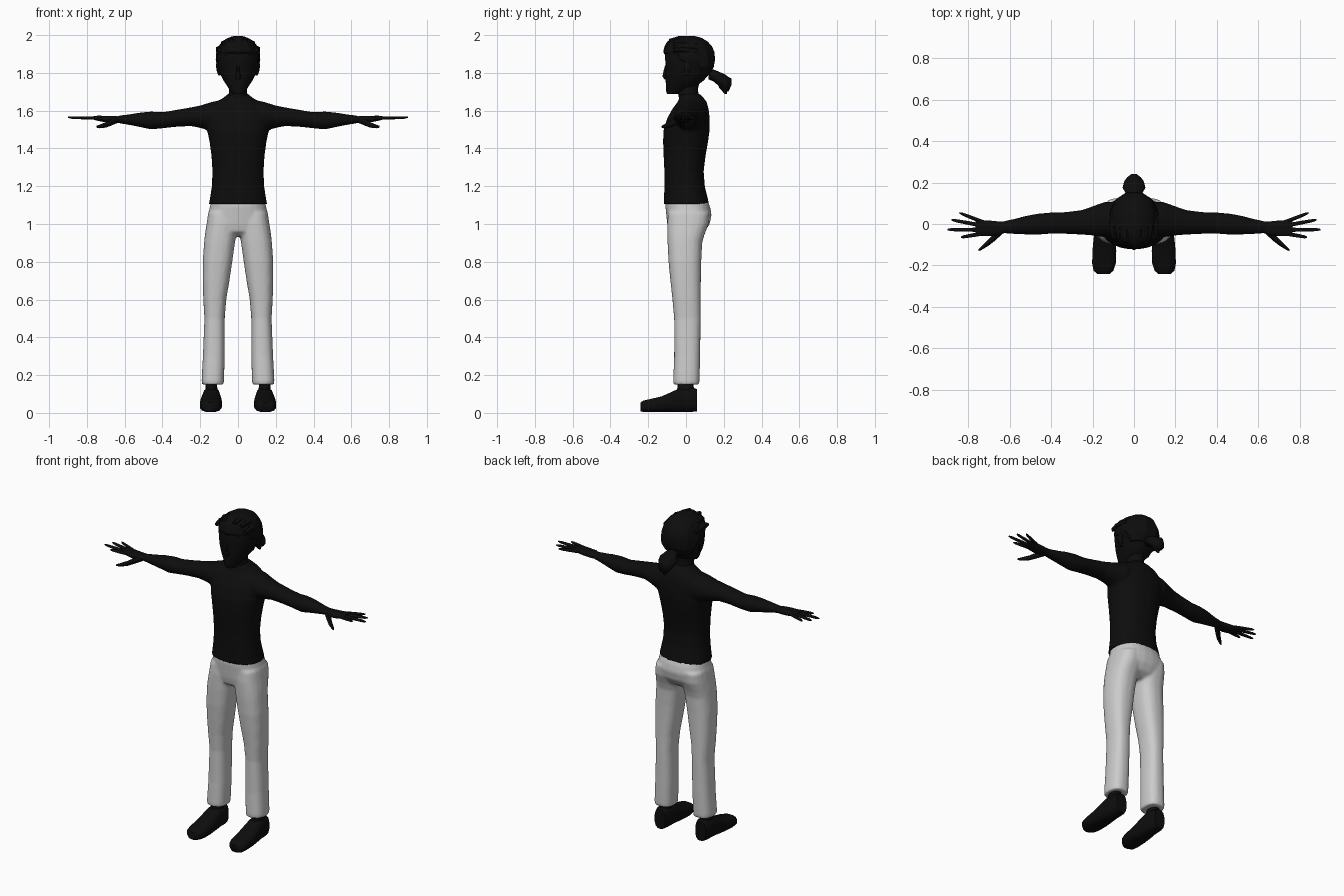
import bpy, bmesh, math


def material(name, c):
    m = bpy.data.materials.new(name)
    m.diffuse_color = (*c, 1)
    return m


BLACK = material("black", (0.004, 0.004, 0.004))
PALE = material("pale_grey", (0.6, 0.6, 0.6))


def loft(name, mat, axis, rings, n=16, p=2.0, side=1, wave=0.0, smooth=50):
    """Skin rounded rings (t, a0, a1, b0, b1) placed along an axis."""
    bm = bmesh.new()
    loops = []
    for t, a0, a1, b0, b1 in rings:
        loop = []
        for i in range(n):
            th = 2 * math.pi * (i + 0.5) / n
            c, s = math.cos(th), math.sin(th)
            k = 1 + wave * (-1) ** i
            a = (a0 + a1) / 2 + k * (a1 - a0) / 2 * math.copysign(abs(c) ** (2 / p), c)
            b = (b0 + b1) / 2 + k * (b1 - b0) / 2 * math.copysign(abs(s) ** (2 / p), s)
            x, y, z = {"x": (t, a, b), "y": (a, t, b), "z": (a, b, t)}[axis]
            loop.append(bm.verts.new((x * side, y, z)))
        loops.append(loop)
    for u, v in zip(loops, loops[1:]):
        for i in range(n):
            j = (i + 1) % n
            bm.faces.new((u[i], u[j], v[j], v[i]))
    bm.faces.new(loops[0])
    bm.faces.new(loops[-1])
    bmesh.ops.recalc_face_normals(bm, faces=bm.faces)
    me = bpy.data.meshes.new(name)
    bm.to_mesh(me)
    bm.free()
    me.materials.append(mat)
    ob = bpy.data.objects.new(name, me)
    bpy.context.collection.objects.link(ob)
    select([ob])
    bpy.ops.object.shade_smooth_by_angle(angle=math.radians(smooth))
    return ob


def select(obs):
    bpy.ops.object.select_all(action="DESELECT")
    for o in obs:
        o.select_set(True)
    bpy.context.view_layer.objects.active = obs[0]


def fuse(obs, voxel, repeat):
    """Join overlapping parts into one continuous garment."""
    select(obs)
    bpy.ops.object.join()
    r = obs[0].modifiers.new("fuse", "REMESH")
    r.mode, r.voxel_size, r.use_smooth_shade = "VOXEL", voxel, True
    s = obs[0].modifiers.new("soften", "SMOOTH")
    s.factor, s.iterations = 0.5, repeat


# Trousers: hips plus two legs
trousers = [loft("trousers", PALE, "z", [
    (1.125, -.142, .142, -.108, .115), (1.09, -.150, .150, -.109, .128),
    (1.05, -.158, .158, -.105, .136), (1.00, -.166, .166, -.100, .126),
    (.96, -.165, .165, -.092, .100), (.935, -.12, .12, -.06, .06)], 24, 2.4)]
for side in (1, -1):
    trousers.append(loft("trouser_leg", PALE, "z", [
        (1.06, .005, .158, -.095, .125), (1.00, .002, .167, -.100, .120),
        (.94, .010, .176, -.099, .097), (.90, .016, .180, -.098, .086),
        (.80, .030, .187, -.093, .081), (.70, .045, .187, -.083, .079),
        (.60, .062, .184, -.072, .078), (.50, .070, .178, -.063, .078),
        (.30, .070, .186, -.063, .075), (.17, .074, .193, -.068, .072),
        (.15, .076, .191, -.066, .070)], 20, 2.5, side))
fuse(trousers, .009, 3)

# Top: torso plus two sleeves
top = [loft("top", BLACK, "z", [
    (1.105, -.155, .155, -.118, .122), (1.13, -.150, .150, -.117, .117),
    (1.20, -.139, .139, -.115, .100), (1.28, -.136, .136, -.115, .094),
    (1.36, -.141, .141, -.119, .104), (1.44, -.152, .152, -.122, .118),
    (1.50, -.165, .165, -.119, .126), (1.56, -.170, .170, -.100, .126),
    (1.61, -.155, .155, -.072, .120), (1.645, -.115, .115, -.045, .110),
    (1.67, -.075, .075, -.035, .092), (1.69, -.052, .052, -.03, .07)], 24, 2.3)]
for side in (1, -1):
    top.append(loft("sleeve", BLACK, "x", [
        (.08, -.06, .105, 1.50, 1.66), (.14, -.065, .108, 1.49, 1.647),
        (.20, -.056, .086, 1.508, 1.628), (.25, -.052, .068, 1.518, 1.618),
        (.33, -.048, .058, 1.514, 1.604), (.40, -.047, .056, 1.506, 1.592),
        (.46, -.052, .051, 1.500, 1.596), (.52, -.051, .040, 1.513, 1.590),
        (.58, -.048, .024, 1.525, 1.580), (.64, -.044, .012, 1.535, 1.573)],
        16, 2, side))
fuse(top, .009, 2)

# Hands: palm, four fingers and a thumb
FINGERS = [(.010, .84, .053), (-.008, .88, .020), (-.028, .90, -.027), (-.046, .835, -.064)]
for side in (1, -1):
    loft("palm", BLACK, "x", [
        (.62, -.043, .012, 1.537, 1.570), (.66, -.056, .014, 1.535, 1.572),
        (.70, -.060, .018, 1.538, 1.573), (.74, -.058, .020, 1.545, 1.574),
        (.765, -.054, .018, 1.552, 1.572)], 12, 2.4, side)
    for y0, tip, y1 in FINGERS:
        rings = []
        for f, r in ((0, .011), (.5, .010), (.88, .008), (1, .004)):
            x, y, z = .73 + (tip - .73) * f, y0 + (y1 - y0) * f, 1.561 + .004 * f
            rings.append((x, y - r, y + r, z - r, z + r * .8))
        loft("finger", BLACK, "x", rings, 8, 2, side)
    loft("thumb", BLACK, "x", [
        (.635, -.050, -.018, 1.535, 1.565), (.67, -.082, -.040, 1.520, 1.558),
        (.70, -.105, -.072, 1.509, 1.540), (.735, -.126, -.106, 1.506, 1.526),
        (.75, -.131, -.122, 1.510, 1.520)], 8, 2, side)

# Shoes with ankles
for side in (1, -1):
    loft("shoe", BLACK, "y", [
        (-.242, .118, .176, .008, .055), (-.225, .098, .196, .004, .066),
        (-.19, .086, .203, .004, .074), (-.13, .084, .202, .004, .088),
        (-.07, .088, .196, .004, .115), (-.03, .092, .190, .004, .134),
        (.03, .094, .186, .004, .136), (.058, .104, .176, .006, .128)],
        12, 2.8, side)
    loft("ankle", BLACK, "z", [
        (.09, .100, .180, -.055, .050), (.14, .110, .172, -.046, .042),
        (.20, .108, .172, -.042, .042)], 12, 2, side)

# Neck and head
loft("neck", BLACK, "z", [
    (1.62, -.07, .07, -.03, .085), (1.67, -.052, .052, -.038, .066),
    (1.72, -.048, .048, -.048, .064), (1.78, -.055, .055, -.05, .08)], 14)
loft("head", BLACK, "z", [
    (1.688, -.028, .028, -.100, -.045), (1.705, -.042, .042, -.106, -.005),
    (1.73, -.058, .058, -.107, .055), (1.76, -.078, .078, -.109, .095),
    (1.80, -.098, .098, -.109, .130), (1.85, -.108, .108, -.110, .145),
    (1.90, -.108, .108, -.114, .145), (1.95, -.085, .085, -.095, .11),
    (1.98, -.05, .05, -.05, .07)], 20, 2.2)
loft("nose", BLACK, "z", [
    (1.765, -.012, .012, -.115, -.09), (1.782, -.015, .015, -.126, -.09),
    (1.81, -.010, .010, -.120, -.09), (1.84, -.007, .007, -.112, -.09)], 8)
for side in (1, -1):
    loft("ear", BLACK, "z", [
        (1.785, .092, .104, -.005, .010), (1.81, .096, .113, -.012, .022),
        (1.84, .100, .118, -.012, .028), (1.858, .102, .114, 0, .018)], 8, 2, side)

# Hair: wavy cap, crown tufts and a ponytail
loft("hair", BLACK, "z", [
    (1.79, -.088, .088, .02, .125), (1.83, -.110, .110, -.02, .148),
    (1.87, -.117, .117, -.095, .156), (1.91, -.114, .114, -.118, .153),
    (1.94, -.103, .103, -.112, .140), (1.965, -.084, .084, -.098, .118),
    (1.985, -.054, .054, -.070, .085), (1.996, -.020, .020, -.035, .045)],
    22, 2.1, 1, .018, 20)
for x, y, z in ((.035, -.04, 1.992), (.07, -.02, 1.975), (.098, -.02, 1.945)):
    for side in (1, -1):
        loft("hair_tuft", BLACK, "y", [
            (y - .05, x - .012, x + .012, z - .035, z - .012),
            (y, x - .022, x + .022, z - .04, z),
            (y + .08, x - .018, x + .018, z - .045, z - .012)], 6, 2, side)
loft("ponytail", BLACK, "y", [
    (.12, -.028, .028, 1.765, 1.815), (.145, -.040, .040, 1.755, 1.818),
    (.175, -.058, .058, 1.730, 1.806), (.205, -.050, .050, 1.705, 1.793),
    (.225, -.035, .035, 1.700, 1.778), (.242, -.012, .012, 1.740, 1.770)], 10)
loft("ponytail_tip", BLACK, "z", [
    (1.688, -.008, .008, .205, .217), (1.72, -.025, .025, .175, .218),
    (1.76, -.035, .035, .155, .225)], 8)
